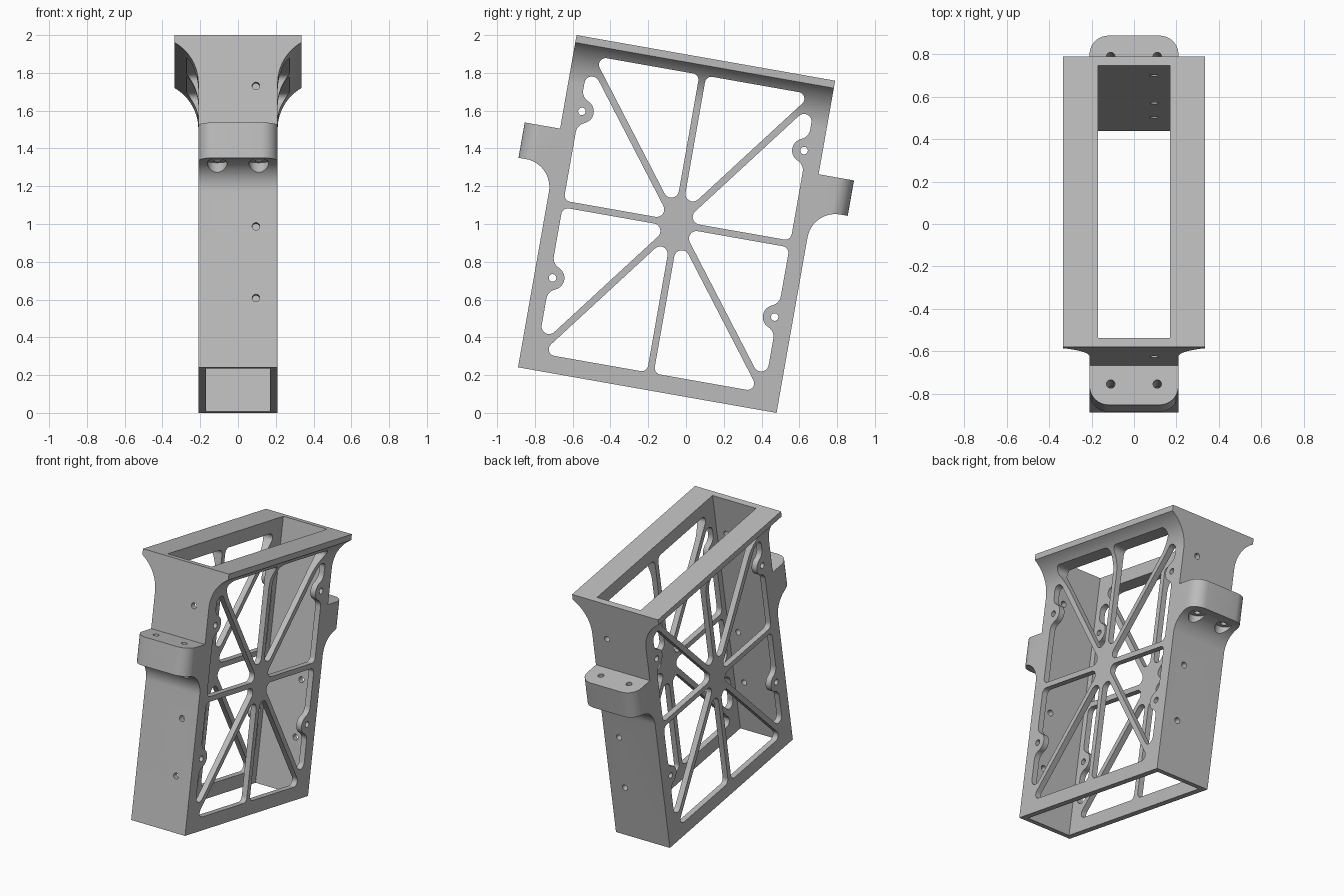
import bpy, bmesh
from math import radians, cos, sin, tan, pi, atan2, hypot
from mathutils import Vector

old = bpy.data.objects.get("Cube")
if old:
    bpy.data.objects.remove(old)

# Main sizes, measured in the frame's own untilted axes about its centre
LEN, HGT = 0.695, 0.893        # half depth and half height
WID, INNER, RIM = 0.21, 0.17, 0.335
WALL = 0.042
WIN_A, WIN_B, RIB = 0.61, 0.80, 0.018

grey = bpy.data.materials.new("plain_grey")
grey.use_nodes = True
grey.diffuse_color = (0.5, 0.5, 0.5, 1)
grey.node_tree.nodes["Principled BSDF"].inputs["Base Color"].default_value = (0.5, 0.5, 0.5, 1)

AXES = {
    "x": lambda p, q, t: (t, p, q),
    "y": lambda p, q, t: (p, t, q),
    "z": lambda p, q, t: (p, q, t),
}


def arc(cx, cy, r, start, end, n=10):
    """Points on an arc, angles in radians."""
    steps = [start + (end - start) * i / n for i in range(n + 1)]
    return [(cx + r * cos(s), cy + r * sin(s)) for s in steps]


def circle(cx, cy, r):
    return arc(cx, cy, r, 0, 2 * pi, 24)[:-1]


def rounded(corners):
    """Replace each (p, q, radius) corner by an arc."""
    out = []
    for i, (p, q, r) in enumerate(corners):
        here = Vector((p, q))
        if not r:
            out.append((p, q))
            continue
        to_prev = (Vector(corners[i - 1][:2]) - here).normalized()
        to_next = (Vector(corners[(i + 1) % len(corners)][:2]) - here).normalized()
        half = to_prev.angle(to_next) / 2
        centre = here + (to_prev + to_next).normalized() * (r / sin(half))
        a = here + to_prev * (r / tan(half)) - centre
        b = here + to_next * (r / tan(half)) - centre
        start = atan2(a.y, a.x)
        sweep = (atan2(b.y, b.x) - start + pi) % (2 * pi) - pi
        out += arc(centre.x, centre.y, r, start, start + sweep, 8)
    return out


def prisms(name, items):
    """One object from (outline, axis, low, high) extrusions."""
    bm = bmesh.new()
    for outline, axis, low, high in items:
        place = AXES[axis]
        bottom = [bm.verts.new(place(p, q, low)) for p, q in outline]
        top = [bm.verts.new(place(p, q, high)) for p, q in outline]
        bm.faces.new(bottom)
        bm.faces.new(top)
        for i in range(len(outline)):
            j = (i + 1) % len(outline)
            bm.faces.new((bottom[i], bottom[j], top[j], top[i]))
    bmesh.ops.recalc_face_normals(bm, faces=bm.faces)
    mesh = bpy.data.meshes.new(name)
    bm.to_mesh(mesh)
    bm.free()
    mesh.materials.append(grey)
    obj = bpy.data.objects.new(name, mesh)
    bpy.context.collection.objects.link(obj)
    return obj


def combine(target, tool, operation):
    """Apply a boolean and discard the tool."""
    tool.hide_render = True
    mod = target.modifiers.new("cut", "BOOLEAN")
    mod.operation, mod.solver, mod.object = operation, "EXACT", tool
    bpy.context.view_layer.objects.active = target
    bpy.ops.object.modifier_apply(modifier=mod.name)
    bpy.data.objects.remove(tool)


# Hollow box with a flared rim at the top
lip, rise, out = HGT - 0.04, 0.22, RIM - WID
radius = (rise ** 2 + out ** 2) / (2 * out)
bend = atan2(rise, radius - out)
side = [(WID, -HGT)] + arc(WID + radius, lip - rise, radius, pi, pi - bend, 14) + [(RIM, HGT)]
section = side + [(-x, z) for x, z in reversed(side)]
frame = prisms("lattice_frame", [(section, "y", -LEN, LEN)])
w, d = INNER, LEN - WALL
combine(frame, prisms("well", [([(-w, -d), (w, -d), (w, d), (-w, d)], "z", -1.5, 1.5)]), "DIFFERENCE")

# Mounting tabs on the front and back walls, rounded in plan
TIP = 0.885
for s in (-1, 1):
    profile = [(LEN - 0.02, 0.39), (TIP, 0.39), (TIP, 0.2)]
    profile += arc(LEN + 0.15, 0.05, 0.15, pi / 2, pi, 16) + [(LEN - 0.02, 0.05)]
    plan = rounded([(-WID, 0.5, 0), (WID, 0.5, 0), (WID, TIP, 0.09), (-WID, TIP, 0.09)])
    tab = prisms("tab", [([(s * a, b) for a, b in profile], "x", -0.4, 0.4)])
    combine(tab, prisms("tab_plan", [([(x, s * a) for x, a in plan], "z", -1, 1)]), "INTERSECT")
    combine(frame, tab, "UNION")


# Window outlines for one quadrant of the side panel
def top_window():
    diag = hypot(WIN_A, WIN_B)
    dx, dy = WIN_A / diag, WIN_B / diag
    t0 = RIB * (1 + dy) / dx
    t1 = (WIN_B - RIB * dx) / dy
    return rounded([
        (RIB, t0 * dy + RIB * dx, 0.04),
        (t1 * dx - RIB * dy, WIN_B, 0.035),
        (RIB, WIN_B, 0.035),
    ])


def side_window(boss_b):
    diag = hypot(WIN_A, WIN_B)
    dx, dy = WIN_A / diag, WIN_B / diag
    t0 = RIB * (1 + dx) / dy
    t1 = (WIN_A - RIB * dy) / dx
    # Screw boss bulging into the window, blended by fillets
    boss_a, boss_r, fil = 0.597, 0.063, 0.06
    da = boss_a - (WIN_A - fil)
    db = ((boss_r + fil) ** 2 - da ** 2) ** 0.5
    th = atan2(db, da)
    bump = arc(WIN_A - fil, boss_b - db, fil, 0, th, 7)
    bump += arc(boss_a, boss_b, boss_r, pi + th, pi - th, 14)[1:-1]
    bump += arc(WIN_A - fil, boss_b + db, fil, -th, 0, 7)
    return rounded(
        [(t0 * dx + RIB * dy, RIB, 0.04), (WIN_A, RIB, 0.035)]
        + [(a, b, 0) for a, b in bump]
        + [(WIN_A, t1 * dy - RIB * dx, 0.04)])


# Mirror the windows to all quadrants and cut through both panels
windows, holes = [], []
for sb, boss_b in ((1, 0.5), (-1, 0.395)):
    for sa in (-1, 1):
        for outline in (top_window(), side_window(boss_b)):
            windows.append(([(sa * a, sb * b) for a, b in outline], "x", -0.5, 0.5))
        holes.append((circle(sa * 0.597, sb * boss_b, 0.02), "x", -0.5, 0.5))
combine(frame, prisms("windows", windows), "DIFFERENCE")

# Wall holes, tab holes and the counterbores under the tabs
for b in (0.62, -0.135, -0.52):
    holes.append((circle(0.095, b, 0.02), "y", -1, 1))
bores = []
for s in (-1, 1):
    for x in (-0.11, 0.11):
        holes.append((circle(x, s * (LEN + 0.09), 0.02), "z", 0.1, 0.5))
        bores.append((circle(x, s * (LEN + 0.09), 0.053), "z", -0.1, 0.2))
combine(frame, prisms("holes", holes), "DIFFERENCE")
combine(frame, prisms("bores", bores), "DIFFERENCE")

# Tilt the finished frame and stand it on the ground
frame.rotation_euler = (radians(-10), 0, 0)
frame.location = (0, -0.05, 1.0)
bpy.ops.object.select_all(action="DESELECT")
frame.select_set(True)
bpy.context.view_layer.objects.active = frame
bpy.ops.object.transform_apply(location=True, rotation=True, scale=False)
bpy.ops.object.shade_smooth_by_angle(angle=radians(30))
